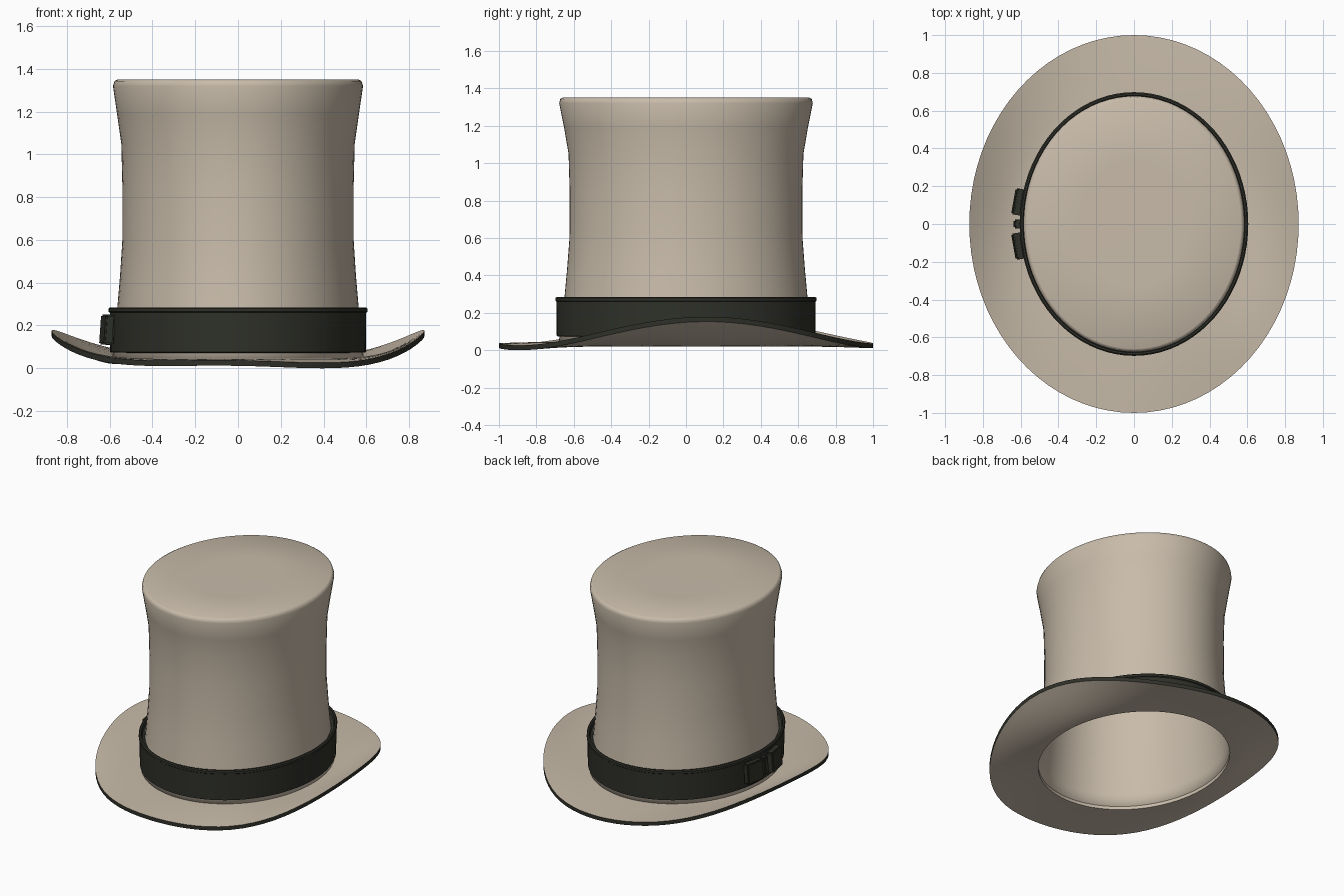
import bpy, bmesh
from math import sin, cos, pi, radians
from mathutils import Matrix

cube = bpy.data.objects.get("Cube")
if cube:
    bpy.data.objects.remove(cube, do_unlink=True)

SEG = 80


def material(name, rgb):
    m = bpy.data.materials.new(name)
    m.use_nodes = True
    color = (*rgb, 1)
    m.diffuse_color = color
    m.node_tree.nodes["Principled BSDF"].inputs["Base Color"].default_value = color
    return m


felt = material("beige felt", (0.58, 0.50, 0.40))
ribbon = material("dark ribbon", (0.028, 0.030, 0.022))


def finish(bm, name, mats, angle=None):
    bmesh.ops.recalc_face_normals(bm, faces=bm.faces)
    mesh = bpy.data.meshes.new(name)
    bm.to_mesh(mesh)
    bm.free()
    for m in mats:
        mesh.materials.append(m)
    mesh.shade_smooth()
    if angle:
        mesh.set_sharp_from_angle(angle=radians(angle))
    obj = bpy.data.objects.new(name, mesh)
    bpy.context.collection.objects.link(obj)
    return obj


def loft(rings, capped=False):
    """Join rings, each a function of angle, capping or closing the loop."""
    bm = bmesh.new()
    loops = [[bm.verts.new(ring(2 * pi * i / SEG)) for i in range(SEG)] for ring in rings]
    pairs = list(zip(loops, loops[1:]))
    if not capped:
        pairs.append((loops[-1], loops[0]))
    bands = []
    for a, b in pairs:
        bands.append([bm.faces.new((a[i], a[(i + 1) % SEG], b[(i + 1) % SEG], b[i]))
                      for i in range(SEG)])
    if capped:
        bm.faces.new(loops[0])
        bm.faces.new(loops[-1])
    return bm, bands


def ellipse(rx, ry, z):
    return lambda a: (rx * cos(a), ry * sin(a), z)


# Crown: outer wall from the lid down, then the lining back up
outer = [(0.28, 0.33, 1.348), (0.565, 0.66, 1.35), (0.578, 0.672, 1.343),
         (0.585, 0.678, 1.32), (0.566, 0.652, 1.19), (0.546, 0.628, 1.05),
         (0.541, 0.622, 0.85), (0.541, 0.623, 0.6), (0.552, 0.636, 0.43),
         (0.565, 0.65, 0.28), (0.578, 0.667, 0.12), (0.592, 0.684, 0.03)]
lining = [(rx - 0.015, ry - 0.015, z) for rx, ry, z in reversed(outer[3:])]
lining.append((0.28, 0.33, 1.325))
bm, _ = loft([ellipse(*p) for p in outer + lining], capped=True)
finish(bm, "crown", [felt])


# Brim: curls up at both sides, with a dark bound edge
def brim_ring(t, drop):
    def point(a):
        c, s = cos(a), sin(a)
        rim = 0.037 + 0.138 * c ** 4 + 0.065 * s * c * c - 0.015 * c * s * s
        z = 0.045 + (rim - 0.045) * t ** 1.6
        return ((0.575 + 0.297 * t) * c, (0.667 + 0.333 * t) * s, z - drop)
    return point


STEPS = 8
ts = [i / STEPS for i in range(STEPS + 1)]
bm, bands = loft([brim_ring(t, 0) for t in ts] +
                 [brim_ring(t, 0.026) for t in reversed(ts)])
for f in bands[STEPS]:
    f.material_index = 1
finish(bm, "brim", [felt, ribbon], 40)

# Hat band with a raised upper lip
band = [(0.575, 0.07), (0.598, 0.075), (0.600, 0.26), (0.605, 0.264),
        (0.605, 0.279), (0.598, 0.285), (0.588, 0.285), (0.582, 0.26), (0.56, 0.25)]
bm, _ = loft([ellipse(r, r + 0.093, z) for r, z in band])
finish(bm, "hat_band", [ribbon], 35)


# Bow on the right side: two wings and a knot
def bow_part(name, size, location, turn):
    bm = bmesh.new()
    bmesh.ops.create_cube(bm, size=1)
    bmesh.ops.scale(bm, vec=size, verts=bm.verts)
    bmesh.ops.bevel(bm, geom=bm.edges[:], offset=0.007, segments=2, affect='EDGES')
    place = (Matrix.Translation(location) @ Matrix.Rotation(turn, 4, 'Z')
             @ Matrix.Rotation(radians(4), 4, 'Y'))
    bmesh.ops.transform(bm, matrix=place, verts=bm.verts)
    finish(bm, name, [ribbon], 35)


for side, name in ((1, "bow_wing_back"), (-1, "bow_wing_front")):
    bow_part(name, (0.045, 0.14, 0.14), (-0.612, side * 0.117, 0.18), -side * radians(10))
bow_part("bow_knot", (0.04, 0.045, 0.12), (-0.614, 0, 0.18), 0)
